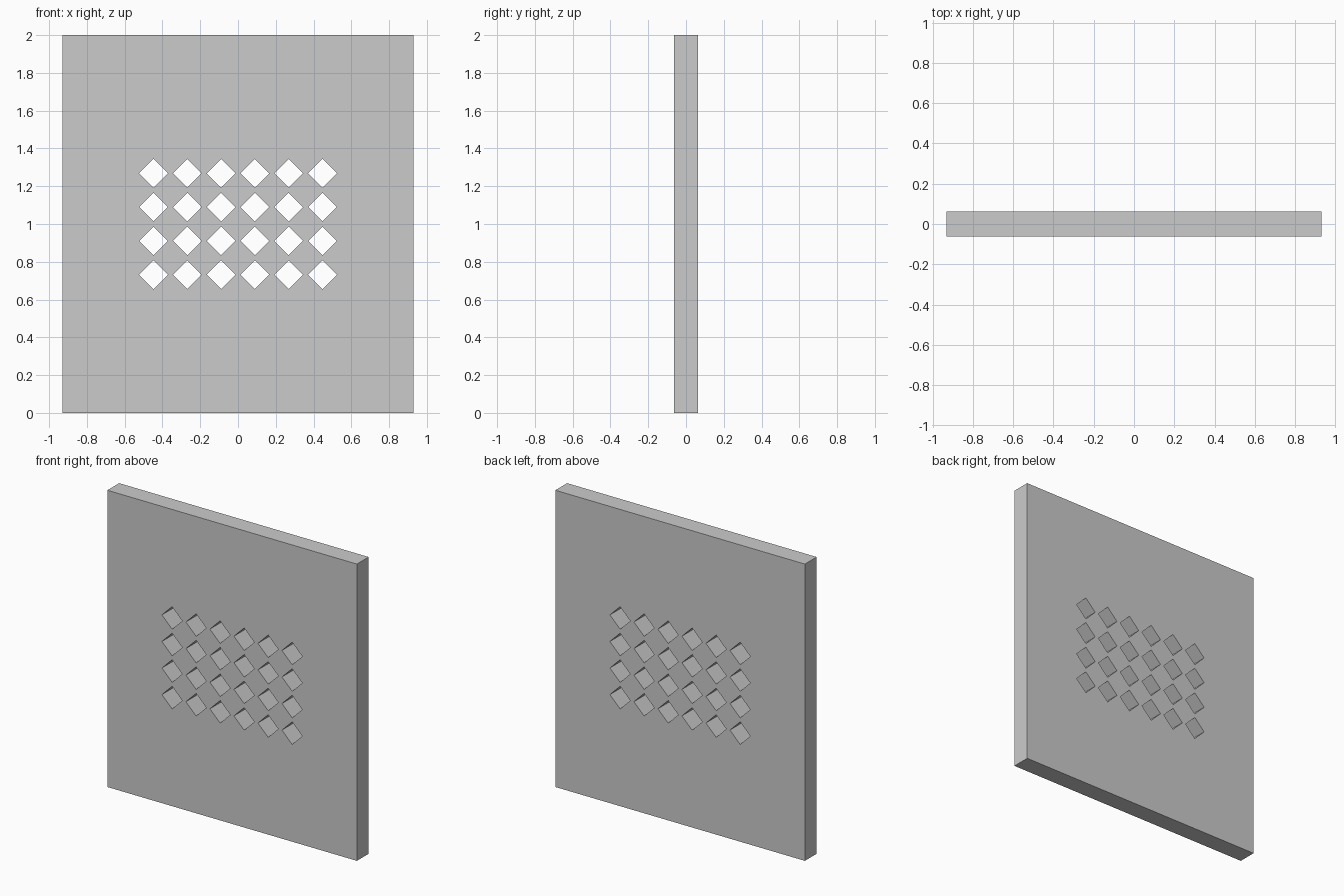
import bpy
import math

if "Cube" in bpy.data.objects:
    bpy.data.objects.remove(bpy.data.objects["Cube"])

W, H, T = 1.86, 2.0, 0.125          # panel width, height, thickness
COLS, ROWS, PITCH, R = 6, 4, 0.179, 0.076   # grid of diamond holes

curve = bpy.data.curves.new("vent_panel", 'CURVE')
curve.dimensions = '2D'
curve.fill_mode = 'BOTH'
curve.extrude = T / 2


def add_loop(points):
    s = curve.splines.new('POLY')
    s.points.add(len(points) - 1)
    for p, (x, z) in zip(s.points, points):
        p.co = (x, z, 0, 1)
    s.use_cyclic_u = True


# Outer slab outline
add_loop([(-W / 2, 0), (W / 2, 0), (W / 2, H), (-W / 2, H)])

# Diamond through-holes
for i in range(COLS):
    for j in range(ROWS):
        x = (i - (COLS - 1) / 2) * PITCH
        z = H / 2 + (j - (ROWS - 1) / 2) * PITCH
        add_loop([(x - R, z), (x, z + R), (x + R, z), (x, z - R)])

panel = bpy.data.objects.new("vent_panel", curve)
bpy.context.collection.objects.link(panel)
panel.rotation_euler.x = math.radians(90)   # stand it upright

# Turn the filled outline into a flat-shaded mesh
bpy.context.view_layer.objects.active = panel
panel.select_set(True)
bpy.ops.object.convert(target='MESH')
bpy.ops.object.transform_apply(location=False, rotation=True, scale=False)
bpy.ops.object.shade_flat()
